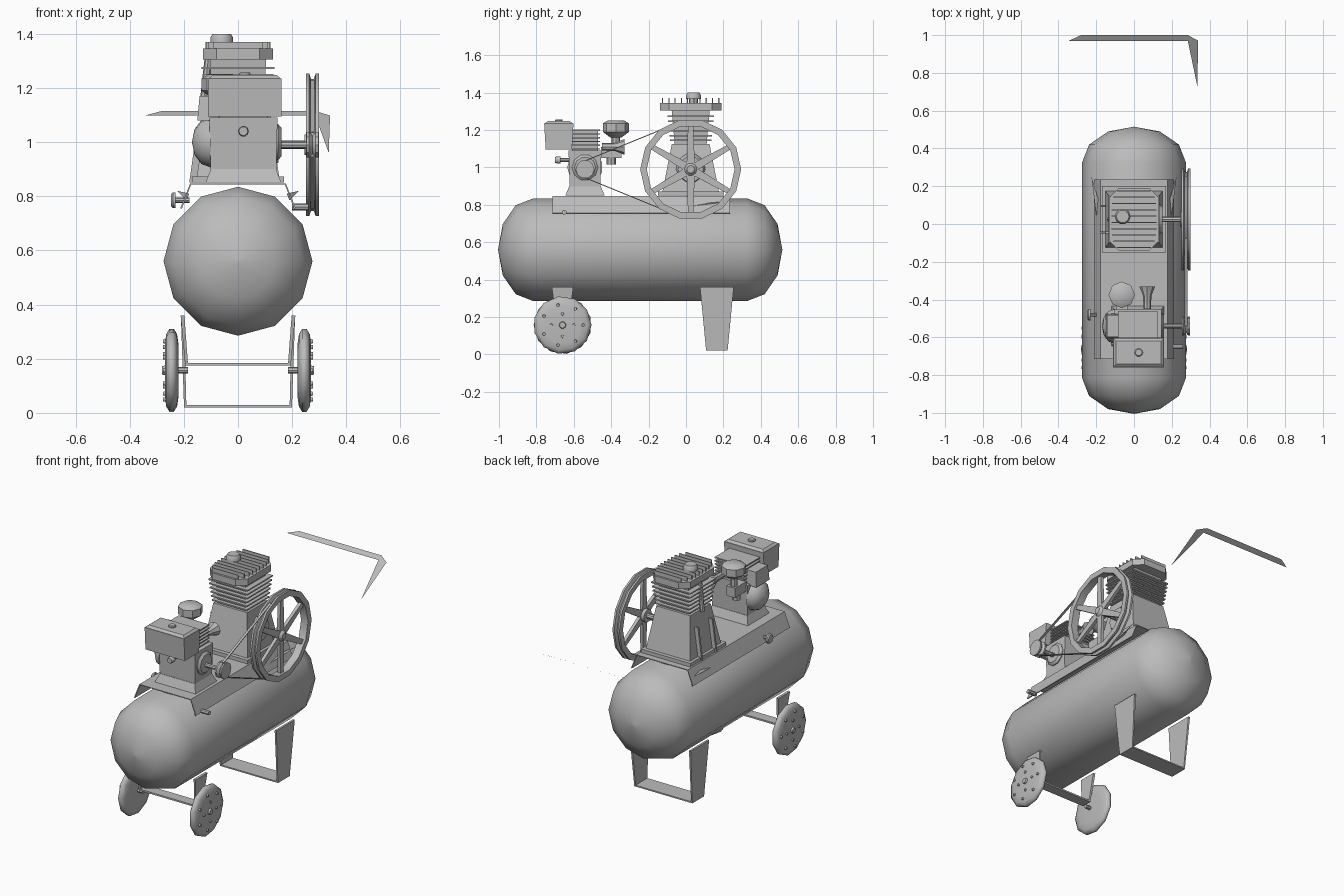
import bpy, bmesh
from math import sin, cos, pi, radians
from mathutils import Vector

cube = bpy.data.objects.get("Cube")
if cube:
    bpy.data.objects.remove(cube, do_unlink=True)

grey = (.5, .5, .5, 1)
metal = bpy.data.materials.new("plain grey metal")
metal.use_nodes = True
metal.diffuse_color = grey
metal.node_tree.nodes["Principled BSDF"].inputs["Base Color"].default_value = grey


def finish(name, bm, smooth=None, thickness=None):
    """Turn a bmesh into a named object."""
    bmesh.ops.remove_doubles(bm, verts=bm.verts, dist=.0001)
    bmesh.ops.recalc_face_normals(bm, faces=bm.faces)
    mesh = bpy.data.meshes.new(name)
    bm.to_mesh(mesh)
    bm.free()
    mesh.materials.append(metal)
    if smooth:
        mesh.shade_smooth()
        mesh.set_sharp_from_angle(angle=radians(smooth))
    part = bpy.data.objects.new(name, mesh)
    bpy.context.scene.collection.objects.link(part)
    if thickness:
        solid = part.modifiers.new("thickness", 'SOLIDIFY')
        solid.thickness = thickness
        solid.offset = 0


def skin(bm, rows, closed):
    """Join neighbouring rows of points with quads."""
    rows = [[bm.verts.new(point) for point in row] for row in rows]
    for low, high in zip(rows, rows[1:]):
        for k in range(len(low) if closed else len(low) - 1):
            j = (k + 1) % len(low)
            bm.faces.new((low[k], low[j], high[j], high[k]))
    return rows


def block(name, at, width, depth, height, taper=(1, 1), chamfer=None):
    """Box standing on the point 'at', with a tapered top."""
    bm = bmesh.new()
    corners = ((-1, -1), (1, -1), (1, 1), (-1, 1))
    base = Vector(at)
    rows = [[base + Vector((x * width * tx / 2, y * depth * ty / 2, z)) for x, y in corners]
            for tx, ty, z in ((1, 1, 0), (*taper, height))]
    rows = skin(bm, rows, closed=True)
    for row in rows:
        bm.faces.new(row)
    if chamfer:
        uprights = [e for e in bm.edges if abs(e.verts[0].co.z - e.verts[1].co.z) > height / 2]
        bmesh.ops.bevel(bm, geom=uprights, offset=chamfer, segments=1, affect='EDGES')
    finish(name, bm)


def lathe(name, at, axis, profile, sides=10, smooth=40, ring=False):
    """Spin (distance, radius) points about an axis; a ring has an open middle."""
    bm = bmesh.new()
    turn = Vector(axis).to_track_quat('Z', 'Y')
    if ring:
        profile = [*profile, profile[0]]
    rows = []
    for along, radius in profile:
        angles = [2 * pi * k / sides for k in range(sides)]
        rows.append([Vector(at) + turn @ Vector((radius * cos(a), radius * sin(a), along))
                     for a in angles])
    rows = skin(bm, rows, closed=True)
    if not ring:
        bm.faces.new(rows[0])
        bm.faces.new(rows[-1])
    finish(name, bm, smooth)


def rod(name, start, end, radius):
    along = Vector(end) - Vector(start)
    lathe(name, start, along, [(0, radius), (along.length, radius)], sides=8)


def disc(name, at, axis, radius, depth, lip=.8):
    """Short cylinder whose outer end narrows to a lip."""
    lathe(name, at, axis, [(0, radius), (depth * .6, radius), (depth, radius * lip)])


def dome(radius, depth):
    """Quarter-ellipse profile, from rim to nearly the pole."""
    return [(depth * sin(a), max(radius * cos(a), .001))
            for a in (k * pi / 6 for k in range(4))]


def mirrored(half):
    return [(-along, radius) for along, radius in reversed(half)] + list(half)


def strap(name, y, half_path, thickness):
    """Symmetric bent strip through (x, z, depth) stations."""
    path = list(half_path) + [(-x, z, depth) for x, z, depth in reversed(half_path)]
    bm = bmesh.new()
    skin(bm, [[(x, y - d / 2, z), (x, y + d / 2, z)] for x, z, d in path], closed=False)
    finish(name, bm, thickness=thickness)


def plate(name, points, thickness=None):
    bm = bmesh.new()
    bm.faces.new([bm.verts.new(p) for p in points])
    finish(name, bm, thickness=thickness)


X, Y, Z = Vector((1, 0, 0)), Vector((0, 1, 0)), Vector((0, 0, 1))
ENGINE = Vector((.02, -.54, .85))
PUMP = Vector((0, .025, .85))
flywheel = PUMP + Vector((.275, 0, .14))
pulley = ENGINE + Vector((.255, 0, .14))

# Air tank with shallow domed ends
tank = [(along + .57, radius) for along, radius in dome(.275, .19)]
lathe("air_tank", (0, -.245, .56), Y, mirrored(tank), sides=12, smooth=80)

# Saddle plate, rear foot and front axle bracket
strap("saddle_plate", -.24, [(-.21, .755, .95), (-.175, .845, .95)], .006)
strap("rear_foot", .165, [(-.205, .36, .18), (-.195, .025, .115)], .012)
strap("axle_bracket", -.66, [(-.205, .36, .115), (-.19, .18, .065)], .014)

# Road wheels with hub caps and bolts
tread = [(.008, .155), (.02, .135), (.025, .1)]
for label, side in (("right", -X), ("left", X)):
    centre = side * .245 + Vector((0, -.66, .157))
    lathe(label + "_wheel", centre, side, mirrored(tread), sides=11, smooth=60)
    disc(label + "_hub_cap", centre, side, radius=.02, depth=.035)
    rod(label + "_stub_axle", centre - side * .06, centre, radius=.012)
    for reach, count in ((.06, 4), (.11, 7)):
        for k in range(count):
            a = 2 * pi * k / count
            spot = centre + reach * (Y * cos(a) + Z * sin(a))
            disc(label + "_wheel_bolt", spot, side, radius=.009, depth=.032)

# Pump crankcase with foot flange, bearing and ribs
block("pump_foot", PUMP, width=.34, depth=.35, height=.022)
block("pump_crankcase", PUMP, width=.31, depth=.31, height=.275, taper=(.75, .65))
disc("crank_bearing", PUMP + X * .09 + Z * .14, X, radius=.085, depth=.06)
for y in (-.07, .07):
    block("crankcase_rib", PUMP + Y * y - X * .14, width=.08, depth=.012, height=.2,
          taper=(.3, 1))

# Finned pump cylinder, chamfered head and intake cap
top = PUMP + Z * .27
block("pump_cylinder", top, width=.19, depth=.17, height=.19, taper=(1.1, 1.2))
for k in range(6):
    grow = 1 + k * .025
    block("cylinder_fin", top + Z * (.02 + k * .026), width=.24 * grow,
          depth=.22 * grow, height=.008)
head = top + Z * .185
block("pump_head", head, width=.26, depth=.33, height=.04, chamfer=.05)
for k in range(10):
    row = (k - 4.5) / 4.5
    block("head_fin", head + Y * row * .15 + Z * .038, width=.24 - .06 * row ** 4,
          depth=.006, height=.027)
cap = head + Vector((-.06, .015, .03))
rod("intake_neck", cap, cap + Z * .04, radius=.025)
disc("intake_cap", cap + Z * .03, Z, radius=.042, depth=.035)
rod("delivery_pipe", head - X * .11, top - X * .13, radius=.014)

# Flywheel: grooved rim, tapered spokes, hub and shaft
groove = [(.005, .25), (.012, .27), (.024, .27), (.024, .235)]
lathe("flywheel_rim", flywheel, X, mirrored(groove), sides=14, smooth=35, ring=True)
for k in range(6):
    a = pi * k / 3 + pi / 2
    out, side = Y * cos(a) + Z * sin(a), Z * cos(a) - Y * sin(a)
    plate("flywheel_spoke", [flywheel + out * reach + side * half for reach, half in
          ((.02, -.022), (.24, -.014), (.24, .014), (.02, .022))], thickness=.02)
disc("flywheel_hub", flywheel - X * .03, X, radius=.04, depth=.055, lip=.5)
rod("pump_shaft", flywheel - X * .16, flywheel, radius=.015)

# Engine pulley, its shaft and the two belt runs
sheave = [(0, .036), (.012, .05), (.022, .05)]
lathe("engine_pulley", pulley, X, mirrored(sheave), smooth=35)
rod("engine_shaft", pulley - X * .16, pulley, radius=.013)
for s in (1, -1):
    start = pulley + Z * s * .045
    end = flywheel - Y * .1 + Z * s * .235
    half = X * .007
    plate("drive_belt", (start - half, start + half, end + half, end - half), thickness=.005)

# Engine block, recoil starter, shaft cover and oil plug
block("engine_base", ENGINE, width=.28, depth=.21, height=.05, taper=(.86, .8))
block("engine_block", ENGINE, width=.24, depth=.16, height=.24, taper=(1.05, 1.1))
crank = ENGINE + Z * .15
lathe("recoil_starter", crank - X * .12, -X, dome(.095, .07), sides=11)
disc("shaft_cover", crank + X * .11, X, radius=.07, depth=.03)
rod("oil_plug_neck", crank + Z * .04, crank + Z * .04 - Y * .13, radius=.01)
disc("oil_plug", crank + Z * .04 - Y * .13, -Y, radius=.02, depth=.03)

# Finned engine cylinder and muffler
deck = ENGINE + Z * .23
block("engine_cylinder", deck, width=.18, depth=.14, height=.12)
for k in range(6):
    block("engine_fin", deck + Z * (.015 + k * .02), width=.21, depth=.16, height=.007)
block("muffler", deck - X * .13, width=.08, depth=.13, height=.09, taper=(.8, .9))

# Fuel tank with lid and filler cap
fuel = Vector((.025, -.68, 1.095))
block("fuel_tank", fuel, width=.27, depth=.14, height=.14, taper=(1, 1.12))
block("fuel_tank_lid", fuel + Z * .14, width=.265, depth=.15, height=.012, taper=(.9, .8))
disc("fuel_cap", fuel + Z * .15, Z, radius=.022, depth=.012)

# Carburettor, mushroom air filter and exhaust horn
intake = Vector((-.065, -.4, 1.05))
block("carburettor", intake, width=.06, depth=.11, height=.06)
rod("carburettor_bowl", intake - Z * .035, intake, radius=.025)
filter_foot = intake + Y * .025
rod("air_filter_stem", filter_foot, filter_foot + Z * .12, radius=.022)
lathe("air_filter", filter_foot + Z * .11, Z,
      [(0, .03), (.03, .07), (.075, .07), (.09, .045)], sides=8)
lathe("exhaust_horn", (.07, -.45, 1.11), Y, [(0, .02), (.07, .022), (.12, .042)], sides=8)

# Tank gauge and drain valve
gauge = Vector((-.23, -.48, .785))
rod("gauge_stem", gauge + X * .05, gauge, radius=.01)
disc("pressure_gauge", gauge, -X, radius=.03, depth=.017)
rod("drain_valve", (.2, -.65, .76), (.26, -.65, .76), radius=.013)


# Flat sloping push handle and its lower stubs
def on_slope(x, y):
    return (x, y, 1.115 + (y - 1) * .574)


plate("push_handle_bar", [on_slope(x, y) for x, y in
      ((-.345, .97), (-.28, 1), (.285, 1), (.285, .97))])
plate("push_handle_arm", [on_slope(x, y) for x, y in
      ((.285, .97), (.285, 1), (.34, .97), (.335, .73))])
for s in (-1, 1):
    plate("handle_stub", [(s * .19, -.03, .785), (s * .18, .1, .81), (s * .225, .25, .82)])
